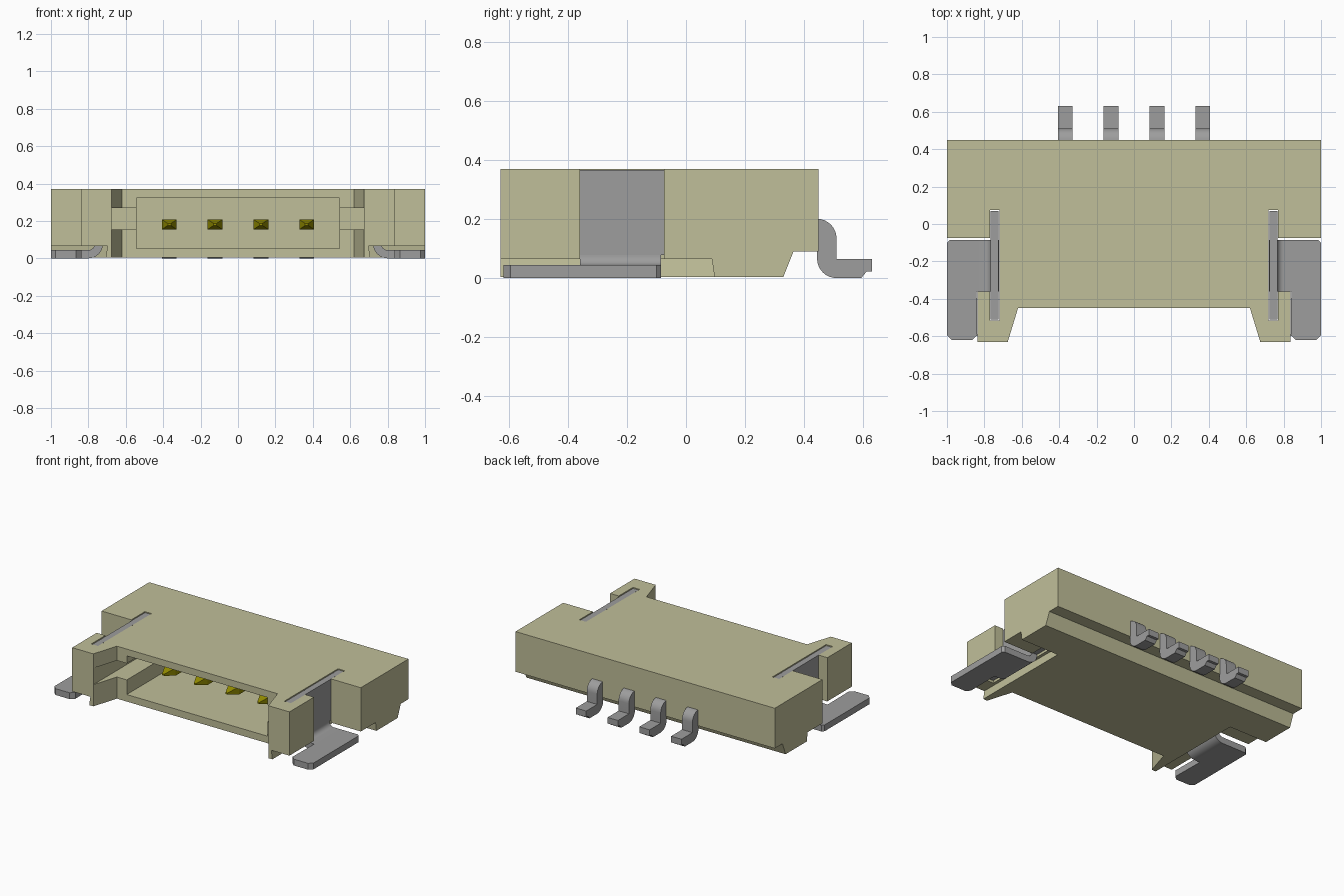
import bpy, bmesh, math
from mathutils import Vector

if "Cube" in bpy.data.objects:
    bpy.data.objects.remove(bpy.data.objects["Cube"], do_unlink=True)


def material(name, rgb):
    m = bpy.data.materials.new(name)
    m.use_nodes = True
    m.diffuse_color = (*rgb, 1)
    bsdf = m.node_tree.nodes["Principled BSDF"]
    bsdf.inputs["Base Color"].default_value = (*rgb, 1)
    bsdf.inputs["Roughness"].default_value = 0.6
    return m


BEIGE = material("beige plastic", (0.53, 0.52, 0.32))
GREY = material("grey metal", (0.34, 0.34, 0.34))
GOLD = material("dark gold", (0.30, 0.27, 0.0))


def prism(name, points, axis, lo, hi, mat=BEIGE):
    """Extrude a 2D profile along x (y,z), y (x,z) or z (x,y)."""
    place = {"x": lambda a, b, c: (c, a, b),
             "y": lambda a, b, c: (a, c, b),
             "z": lambda a, b, c: (a, b, c)}[axis]
    bm = bmesh.new()
    face = bm.faces.new([bm.verts.new(place(a, b, lo)) for a, b in points])
    out = bmesh.ops.extrude_face_region(bm, geom=[face])
    moved = [v for v in out["geom"] if isinstance(v, bmesh.types.BMVert)]
    bmesh.ops.translate(bm, verts=moved, vec=Vector(place(0, 0, hi - lo)))
    bmesh.ops.recalc_face_normals(bm, faces=bm.faces)
    return finish(name, bm, mat)


def finish(name, bm, mat):
    mesh = bpy.data.meshes.new(name)
    bm.to_mesh(mesh)
    bm.free()
    ob = bpy.data.objects.new(name, mesh)
    bpy.context.collection.objects.link(ob)
    mesh.materials.append(mat)
    return ob


def box(name, x, y, z, mat=BEIGE):
    return prism(name, [(x[0], y[0]), (x[1], y[0]), (x[1], y[1]), (x[0], y[1])], "z", *z, mat)


def arc(cx, cy, r, a0, a1, n=8):
    return [(cx + r * math.cos(math.radians(a0 + (a1 - a0) * i / n)),
             cy + r * math.sin(math.radians(a0 + (a1 - a0) * i / n))) for i in range(n + 1)]


def activate(ob):
    bpy.ops.object.select_all(action="DESELECT")
    ob.select_set(True)
    bpy.context.view_layer.objects.active = ob


def smooth(ob):
    activate(ob)
    bpy.ops.object.shade_smooth_by_angle(angle=math.radians(30))


def cut(ob, cutter):
    cutter.hide_render = True
    mod = ob.modifiers.new("cut", "BOOLEAN")
    mod.operation, mod.solver, mod.object = "DIFFERENCE", "EXACT", cutter
    activate(ob)
    bpy.ops.object.modifier_apply(modifier=mod.name)
    bpy.data.objects.remove(cutter, do_unlink=True)


def flip(points, s):
    return [(s * a, b) for a, b in points]


# Housing outline: rear block, side notches and two flared front ears
half = [(1, 0.45), (1, -0.075), (0.765, -0.075), (0.765, -0.36),
        (0.838, -0.36), (0.838, -0.63), (0.675, -0.63), (0.62, -0.45)]
housing = prism("housing", half + flip(half[::-1], -1), "z", 0.004, 0.37)

# Chamfered step below the rear edge
cut(housing, prism("rear_step", [(0.325, -0.01), (0.365, 0.09), (0.6, 0.09), (0.6, -0.01)],
                   "x", -1.2, 1.2))

# Mating cavity and its side grooves
cut(housing, box("cavity", (-0.543, 0.543), (-0.8, 0.15), (0.053, 0.323)))
cut(housing, box("grooves", (-0.675, 0.675), (-0.8, 0.1), (0.155, 0.27)))

for s in (-1, 1):
    # Undercut above the solder tab, with sloping inner and rear walls
    under = prism("undercut", flip([(0.71, -0.02), (0.698, 0.065), (1.2, 0.065), (1.2, -0.02)], s),
                  "y", -0.8, 0.1)
    for v in under.data.vertices:
        if v.co.y > 0 and v.co.z > 0:
            v.co.y -= 0.012
    cut(housing, under)
    # Slot for the upright blade
    cut(housing, box("blade_slot", sorted((s * 0.719, s * 0.771)), (-0.517, 0.075), (0.03, 0.5)))

# Solder tabs: upright blade, bend and flat foot on each side
for s, side in ((1, "left"), (-1, "right")):
    box(side + "_tab_blade", sorted((s * 0.724, s * 0.766)), (-0.511, 0.07), (0.078, 0.366), GREY)
    bend = arc(0.80, 0.078, 0.078, 180, 270) + [(0.85, 0), (0.85, 0.044)] \
        + arc(0.80, 0.078, 0.034, 270, 180)
    smooth(prism(side + "_tab_bend", flip(bend, s), "y", -0.36, -0.085, GREY))
    foot = [(0.845, -0.085), (0.985, -0.085), (1, -0.1), (1, -0.595), (0.975, -0.62),
            (0.865, -0.62), (0.838, -0.595)]
    prism(side + "_tab_foot", flip(foot, s), "z", 0, 0.044, GREY)

# Contacts: S-shaped rear lead and tapered gold pin
lead = [(0.2, 0.2), (0.445, 0.2)] + arc(0.445, 0.135, 0.066, 90, 0) \
    + [(0.511, 0.065), (0.632, 0.065), (0.632, 0.022), (0.613, 0.022), (0.595, 0)] \
    + arc(0.511, 0.066, 0.066, 270, 180) + [(0.445, 0.135), (0.2, 0.135)]
for i in range(4):
    x = -0.3675 + 0.245 * i
    smooth(prism(f"lead_{i + 1}", lead, "x", x - 0.04, x + 0.04, GREY))
    bm = bmesh.new()
    rings = []
    for y, k in ((-0.3, 0.2), (-0.22, 1), (0.22, 1)):
        rings.append([bm.verts.new((x + a * 0.04 * k, y, 0.181 + b * 0.027 * k))
                      for a, b in ((-1, -1), (1, -1), (1, 1), (-1, 1))])
    for r, q in zip(rings, rings[1:]):
        for j in range(4):
            bm.faces.new((r[j], r[(j + 1) % 4], q[(j + 1) % 4], q[j]))
    bm.faces.new(rings[0])
    bm.faces.new(rings[-1])
    bmesh.ops.recalc_face_normals(bm, faces=bm.faces)
    finish(f"pin_{i + 1}", bm, GOLD)
